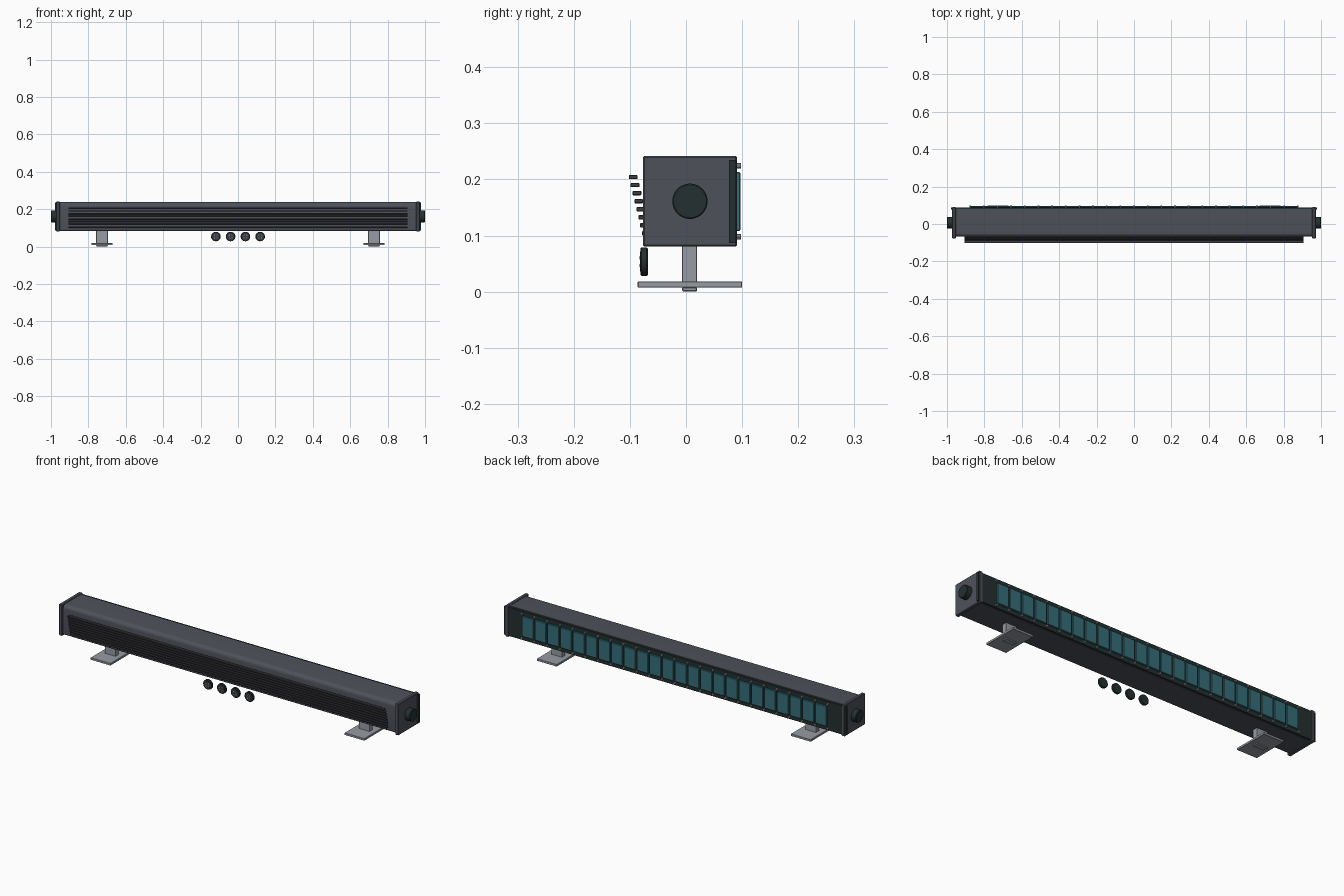
import bpy
import math

if "Cube" in bpy.data.objects:
    bpy.data.objects.remove(bpy.data.objects["Cube"])


def mat(name, rgb):
    m = bpy.data.materials.new(name)
    m.diffuse_color = (*rgb, 1)
    m.use_nodes = True
    m.node_tree.nodes["Principled BSDF"].inputs["Base Color"].default_value = m.diffuse_color
    return m


SLATE = mat("slate grey", (0.078, 0.083, 0.103))
BLACK = mat("green black", (0.018, 0.029, 0.029))
TEAL = mat("teal lens", (0.036, 0.155, 0.19))
FIN = mat("fin charcoal", (0.045, 0.044, 0.054))
STEEL = mat("light steel", (0.31, 0.33, 0.36))


def finish(ob, name, material, bevel=0.0, segments=1):
    ob.name = name
    ob.data.materials.append(material)
    if bevel:
        b = ob.modifiers.new("edge", 'BEVEL')
        b.width, b.segments = bevel, segments
    return ob


def box(name, material, x, y, z, bevel=0.0):
    """Box from (min, max) pairs on each axis."""
    lo, hi = zip(x, y, z)
    bpy.ops.mesh.primitive_cube_add(
        size=1, location=[(a + b) / 2 for a, b in zip(lo, hi)])
    ob = bpy.context.object
    ob.scale = [b - a for a, b in zip(lo, hi)]
    bpy.ops.object.transform_apply(location=False, rotation=False, scale=True)
    return finish(ob, name, material, bevel)


def disc(name, material, axis, center, radius, depth, sides=32, bevel=0.0):
    rot = (0, math.pi / 2, 0) if axis == 'x' else (math.pi / 2, 0, 0)
    bpy.ops.mesh.primitive_cylinder_add(
        vertices=sides, radius=radius, depth=depth, location=center, rotation=rot)
    bpy.ops.object.shade_smooth_by_angle(angle=math.radians(35))
    return finish(bpy.context.object, name, material, bevel)


# Housing: extruded side profile with rounded front edges
def housing():
    y0, y1, z0, z1 = -0.068, 0.079, 0.084, 0.238
    profile = [(y1, z0), (y1, z1)]
    for cz, r, start in ((z1 - 0.02, 0.02, 90), (z0 + 0.008, 0.008, 180)):
        for i in range(7):
            a = math.radians(start + i * 15)
            profile.append((y0 + r + r * math.cos(a), cz + r * math.sin(a)))
    n = len(profile)
    verts = [(x, y, z) for x in (-0.96, 0.96) for y, z in profile]
    faces = [(i, (i + 1) % n, n + (i + 1) % n, n + i) for i in range(n)]
    faces += [tuple(range(n))[::-1], tuple(range(n, 2 * n))]
    me = bpy.data.meshes.new("housing")
    me.from_pydata(verts, [], faces)
    ob = bpy.data.objects.new("housing", me)
    bpy.context.collection.objects.link(ob)
    bpy.context.view_layer.objects.active = ob
    bpy.ops.object.select_all(action='DESELECT')
    ob.select_set(True)
    bpy.ops.object.mode_set(mode='EDIT')
    bpy.ops.mesh.select_all(action='SELECT')
    bpy.ops.mesh.normals_make_consistent(inside=False)
    bpy.ops.object.mode_set(mode='OBJECT')
    bpy.ops.object.shade_smooth_by_angle(angle=math.radians(35))
    finish(ob, "housing", SLATE)


housing()

# Back panel that carries the lamps
box("back_panel", BLACK, (-0.978, 0.978), (0.077, 0.0895), (0.087, 0.235))

# End caps and tilt knobs
for side, s in (("left", -1), ("right", 1)):
    box(f"{side}_end_cap", SLATE, sorted((s * 0.953, s * 0.972)),
        (-0.077, 0.091), (0.08, 0.242), 0.003)
    disc(f"{side}_tilt_knob", BLACK, 'x', (s * 0.984, 0.007, 0.161),
         0.0315, 0.032, 40, 0.002)

# Row of lamp lenses
COUNT, PITCH = 24, 0.073
for i in range(COUNT):
    x = (i - (COUNT - 1) / 2) * PITCH
    box(f"lens_{i + 1}", TEAL, (x - 0.0325, x + 0.0325),
        (0.088, 0.097), (0.108, 0.213), 0.002)

# Screws above and below the lenses
for i in range(COUNT + 1):
    x = (i - COUNT / 2) * PITCH
    for row, z in (("upper", 0.224), ("lower", 0.098)):
        disc(f"{row}_screw_{i + 1}", STEEL, 'y', (x, 0.0935, z), 0.005, 0.009, 10)

# Cooling fins, stepping back toward the bottom
for i in range(8):
    y, z = -0.102 + i * 0.0034, 0.204 - i * 0.0143
    box(f"cooling_fin_{i + 1}", FIN, (-0.907, 0.907), (y, y + 0.0155),
        (z - 0.0037, z + 0.0037), 0.001)

# Cable sockets under the front edge
for i in range(4):
    x, z = (i - 1.5) * 0.079, 0.0535
    disc(f"socket_{i + 1}", BLACK, 'y', (x, -0.0745, z), 0.0255, 0.013, 32, 0.002)
    disc(f"socket_face_{i + 1}", FIN, 'y', (x, -0.081, z), 0.018, 0.002, 24)
    for k in range(4):
        a = math.radians(45 + 90 * k)
        disc(f"socket_{i + 1}_pin_{k + 1}", STEEL, 'y',
             (x + 0.01 * math.cos(a), -0.0822, z + 0.01 * math.sin(a)),
             0.003, 0.002, 8)

# Mounting feet: post, base plate and fixing pad
for side, s in (("left", -1), ("right", 1)):
    cx = s * 0.727
    box(f"{side}_foot_post", STEEL, (cx - 0.031, cx + 0.031),
        (-0.007, 0.02), (0.012, 0.086), 0.001)
    box(f"{side}_foot_plate", STEEL, (cx - 0.057, cx + 0.057),
        (-0.086, 0.1), (0.007, 0.018), 0.001)
    box(f"{side}_foot_pad", STEEL, (cx - 0.031, cx + 0.031),
        (-0.007, 0.02), (0.0, 0.008), 0.002)
